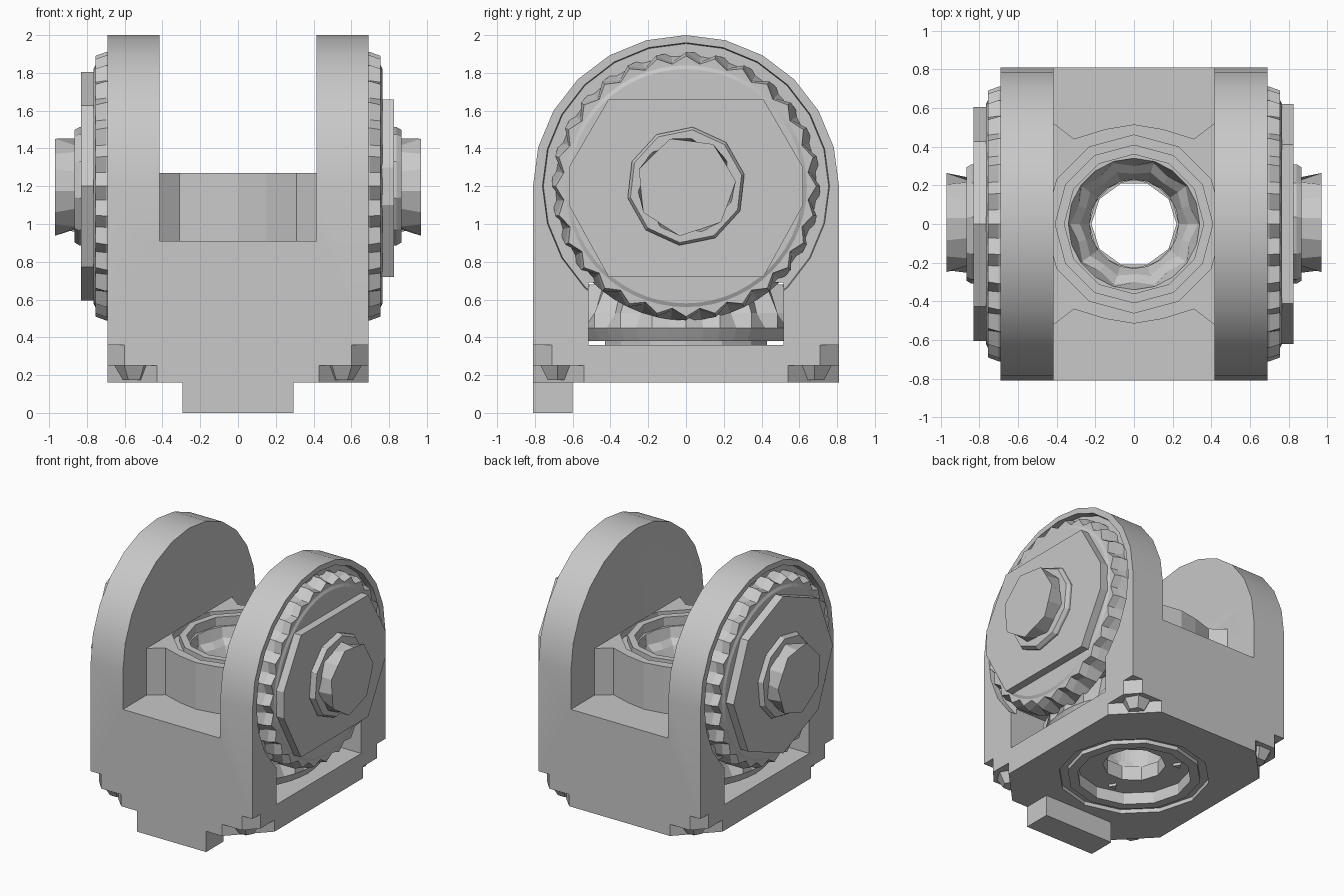
import bpy, bmesh
from math import sin, cos, pi, radians

cube = bpy.data.objects.get("Cube")
if cube:
    bpy.data.objects.remove(cube, do_unlink=True)

grey = bpy.data.materials.new("plain grey")
grey.use_nodes = True
GREY = (0.58, 0.58, 0.58, 1)
grey.diffuse_color = GREY
grey.node_tree.nodes["Principled BSDF"].inputs["Base Color"].default_value = GREY
AXLE = 1.2  # height of the side axle


def finish(name, bm):
    bmesh.ops.recalc_face_normals(bm, faces=bm.faces)
    mesh = bpy.data.meshes.new(name)
    bm.to_mesh(mesh)
    bm.free()
    mesh.materials.append(grey)
    ob = bpy.data.objects.new(name, mesh)
    bpy.context.collection.objects.link(ob)
    return ob


def prism(name, points, lo, hi, axis='Z'):
    """Extrude an outline along X (points are y, z) or Z (points are x, y)."""
    bm = bmesh.new()
    place = (lambda p, h: (h, *p)) if axis == 'X' else (lambda p, h: (*p, h))
    base = bm.faces.new([bm.verts.new(place(p, lo)) for p in points])
    new = bmesh.ops.extrude_face_region(bm, geom=[base])["geom"]
    step = (hi - lo, 0, 0) if axis == 'X' else (0, 0, hi - lo)
    bmesh.ops.translate(bm, vec=step, verts=[v for v in new if isinstance(v, bmesh.types.BMVert)])
    return finish(name, bm)


def box(name, x, y, z):
    return prism(name, [(x[0], y[0]), (x[1], y[0]), (x[1], y[1]), (x[0], y[1])], *z)


def lathe(name, profile, n, side=0, turn=0, hollow=False, centre=(0, 0)):
    """Revolve (radius, height[, alternate radius]); side +1/-1 lays it on the axle."""
    bm = bmesh.new()
    rings = []
    for r, h, *alt in profile:
        ring = []
        for i in range(n):
            a = 2 * pi * i / n + turn
            rad = alt[0] if alt and i % 2 else r
            u, v = centre[0] + rad * cos(a), centre[1] + rad * sin(a)
            ring.append(bm.verts.new((side * h, u, AXLE + v) if side else (u, v, h)))
        rings.append(ring)
    pairs = list(zip(rings, rings[1:]))
    if hollow:
        pairs.append((rings[-1], rings[0]))
    else:
        bm.faces.new(rings[0])
        bm.faces.new(rings[-1])
    for a, b in pairs:
        for i in range(n):
            j = (i + 1) % n
            bm.faces.new((a[i], a[j], b[j], b[i]))
    return finish(name, bm)


def cut(ob, *cutters):
    for c in cutters:
        bpy.context.view_layer.objects.active = ob
        m = ob.modifiers.new("cut", 'BOOLEAN')
        m.operation, m.solver, m.object = 'DIFFERENCE', 'EXACT', c
        bpy.ops.object.modifier_apply(modifier=m.name)
        bpy.data.objects.remove(c, do_unlink=True)


def clipped(cx, cy):
    """Base outline with its corners cut off by cx and cy."""
    points = []
    for sx, sy in ((1, 1), (-1, 1), (-1, -1), (1, -1)):
        corner = [(sx * 0.69, sy * (0.81 - cy)), (sx * (0.69 - cx), sy * 0.81)]
        points += corner if sx * sy > 0 else corner[::-1]
    return points


# Yoke: arched profile across the full width, notched between the ears
arch = [(0.81 * cos(pi * i / 12), AXLE + 0.8 * sin(pi * i / 12)) for i in range(13)]
yoke = prism("yoke", [(-0.81, 0.36), (0.81, 0.36)] + arch, -0.69, 0.69, 'X')
cut(yoke,
    box("notch_cutter", (-0.415, 0.415), (-1, 1), (0.91, 2.2)),
    box("window_cutter", (-1, 1), (-0.515, 0.515), (0.3, 0.69)),
    lathe("bore_cutter", [(0.36, 0.5), (0.36, 1.0)], 12),
    lathe("ear_groove_cutter", [(0.46, 1.2), (0.46, 1.27)], 12))
for s in (1, -1):
    cut(yoke, lathe("recess_cutter", [(0.755, 0.64), (0.77, 0.8)], 24, s))
bpy.context.view_layer.objects.active = yoke
yoke.select_set(True)
bpy.ops.object.shade_smooth_by_angle(angle=radians(20))

# Saddle boss between the ears, round in the middle and flared at both ends
half = [(-0.415, 0.52), (-0.31, 0.44), (-0.15, 0.49), (0, 0.515), (0.15, 0.49), (0.31, 0.44), (0.415, 0.52)]
boss = prism("saddle_boss", half + [(x, -y) for x, y in reversed(half)], 0.9, 1.27)
cut(boss,
    lathe("boss_cutter", [(0.36, 0.8), (0.36, 1.4)], 12),
    lathe("boss_groove_cutter", [(0.46, 1.22), (0.46, 1.4), (0.41, 1.4), (0.41, 1.22)], 12, hollow=True))

# Faceted funnel at the bottom of the bore
lathe("bore_funnel", [(0.38, 0.8), (0.38, 1.2), (0.34, 1.2), (0.33, 1.12, 0.3), (0.28, 1.08, 0.26),
                      (0.23, 1.0), (0.23, 0.8)], 20, hollow=True)

# Base plate in two steps, with a dished underside
lathe_bore = [(0.22, 0), (0.22, 0.5)]
upper = prism("base_plate_upper", clipped(0.09, 0.1), 0.25, 0.36)
cut(upper, lathe("upper_cutter", lathe_bore, 10))
lower = prism("base_plate_lower", clipped(0.26, 0.27), 0.16, 0.25)
cut(lower,
    lathe("dish_cutter", [(0.4, 0.1), (0.4, 0.3)], 12),
    lathe("groove_cutter", [(0.53, 0.1), (0.53, 0.19), (0.47, 0.19), (0.47, 0.1)], 12, hollow=True))

# Three shallow pegs in the dish
for k in range(3):
    a = 2 * pi * k / 3 + 0.3
    x, y = 0.31 * cos(a), 0.31 * sin(a)
    prism("dish_peg", [(x - 0.03, y - 0.02), (x + 0.03, y - 0.02), (x, y + 0.03)], 0.23, 0.26)

# Faceted studs under the clipped corners
for sx in (-1, 1):
    for sy in (-1, 1):
        lathe("corner_stud", [(0.11, 0.26), (0.06, 0.175)], 6, centre=(sx * 0.55, sy * 0.68))

# Locating tab under the front edge
box("front_tab", (-0.295, 0.295), (-0.81, -0.6), (0, 0.17))

# Horizontal bevel gear on a pedestal, inside the window
lathe("gear_pedestal", [(0.44, 0.35), (0.44, 0.4), (0.23, 0.4), (0.23, 0.35)], 14, hollow=True)
lathe("ring_gear", [(0.6, 0.38), (0.64, 0.45), (0.64, 0.53, 0.57), (0.56, 0.68, 0.52), (0.36, 0.68),
                    (0.23, 0.6), (0.23, 0.38)], 44, hollow=True)
lathe("core_sleeve", [(0.37, 0.6), (0.37, 0.95), (0.23, 0.95), (0.23, 0.6)], 12, hollow=True)

# Side gears, washers, collars and faceted caps
right_washer = [(0.62, 0.1), (0.41, 0.46), (-0.41, 0.46), (-0.62, 0.1),
                (-0.62, -0.1), (-0.41, -0.48), (0.41, -0.48), (0.62, -0.1)]
prism("left_washer", [(y, AXLE + z) for y, z in right_washer], 0.74, 0.825, 'X')
lathe("right_washer", [(0.4, 0.74), (0.605, 0.76), (0.605, 0.83)], 8, -1)
for s in (1, -1):
    lathe("side_gear", [(0.71, 0.6), (0.71, 0.7, 0.66), (0.69, 0.755, 0.65), (0.64, 0.755), (0.62, 0.765)],
          56, s)
    lathe("side_collar", [(0.315, 0.8), (0.315, 0.84), (0.3, 0.865), (0.28, 0.865)], 10, s, 0.2)
    lathe("axle_cap", [(0.225, 0.85, 0.255), (0.265, 0.97, 0.24)], 14, s, 0.1)
